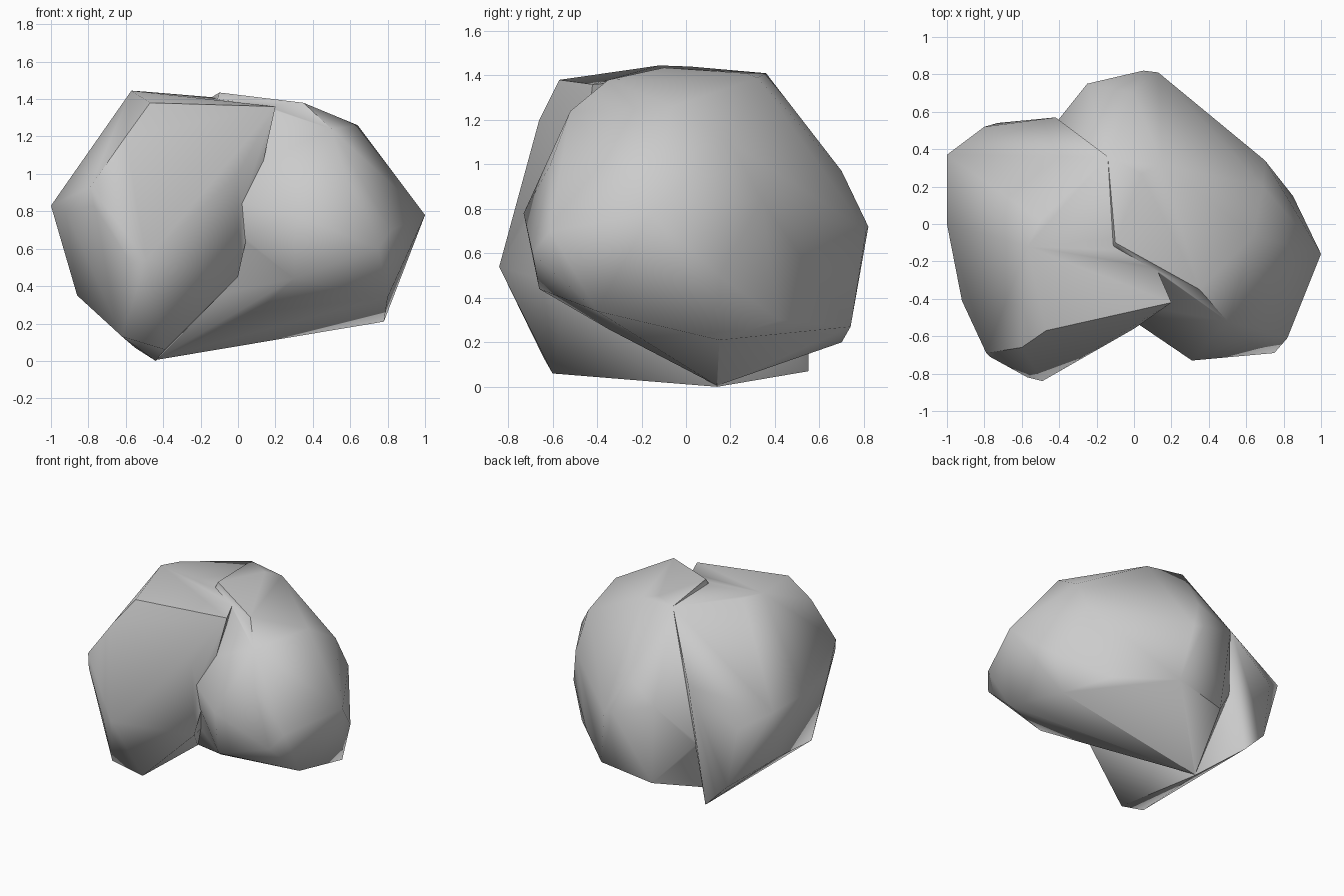
import bpy, bmesh, math

if "Cube" in bpy.data.objects:
    bpy.data.objects.remove(bpy.data.objects["Cube"])


def lobe(name, points):
    """Faceted boulder lobe: the convex hull around a few corner points."""
    bm = bmesh.new()
    for p in points:
        bm.verts.new(p)
    res = bmesh.ops.convex_hull(bm, input=bm.verts[:])
    loose = [g for g in set(res["geom_interior"] + res["geom_unused"])
             if isinstance(g, bmesh.types.BMVert) and not g.link_faces]
    bmesh.ops.delete(bm, geom=loose, context='VERTS')
    bmesh.ops.recalc_face_normals(bm, faces=bm.faces[:])
    mesh = bpy.data.meshes.new(name)
    bm.to_mesh(mesh)
    bm.free()
    obj = bpy.data.objects.new(name, mesh)
    bpy.context.collection.objects.link(obj)
    return obj


# Left lobe: blunt left side, front foot and crown
rock = lobe("rock", [
    (-1, .37, .83), (-1, 0, .83), (-.92, -.41, .8),
    (-.79, -.69, .93), (-.77, -.71, .83), (-.57, -.82, .52), (-.49, -.84, .54),
    (-.42, -.77, .62), (-.62, -.64, .13), (-.39, -.6, .06), (-.5, -.28, .06),
    (-.44, .14, 0), (-.55, .55, .07), (-.73, .54, .25), (-.86, .12, .35),
    (-.8, .52, .7), (-.42, .57, .95), (-.57, -.12, 1.445), (-.5, .02, 1.44),
    (-.47, -.57, 1.38), (-.6, -.66, 1.2), (-.14, .36, 1.41),
    (0, -.56, 1.0), (0, -.53, .45), (.2, -.42, 1.36)])

# Right lobe: right shoulder, overhanging front and bulging back
right = lobe("right_lobe", [
    (1, -.16, .78), (.85, .15, .5), (.7, .34, .84), (.69, .2, 1.1),
    (.64, -.06, 1.26), (.5, -.52, 1.24), (.57, -.61, 1.0), (.31, -.73, .78),
    (.75, -.69, .6), (.82, -.61, .7), (.8, -.4, .34), (.3, -.66, .44),
    (.78, .15, .21), (.1, -.35, .26), (-.44, .14, .005), (-.25, -.35, .9),
    (.35, -.35, 1.38), (.15, .32, 1.39), (.04, .27, 1.41), (-.14, .36, 1.41),
    (-.1, -.1, 1.435), (.05, .82, .72), (.13, .81, .7), (-.25, .75, .82),
    (0, .7, .97), (.2, .74, .27), (-.2, .7, .2), (.55, .46, .7),
    (.55, .42, .3), (-.45, .5, .5)])

# Weld both lobes into one closed boulder
mod = rock.modifiers.new("weld_lobes", 'BOOLEAN')
mod.operation = 'UNION'
mod.solver = 'EXACT'
mod.object = right
bpy.context.view_layer.objects.active = rock
rock.select_set(True)
bpy.ops.object.modifier_apply(modifier=mod.name)
bpy.data.objects.remove(right, do_unlink=True)

# Soft shading that keeps the sharp creases
bpy.ops.object.shade_smooth_by_angle(angle=math.radians(60))
